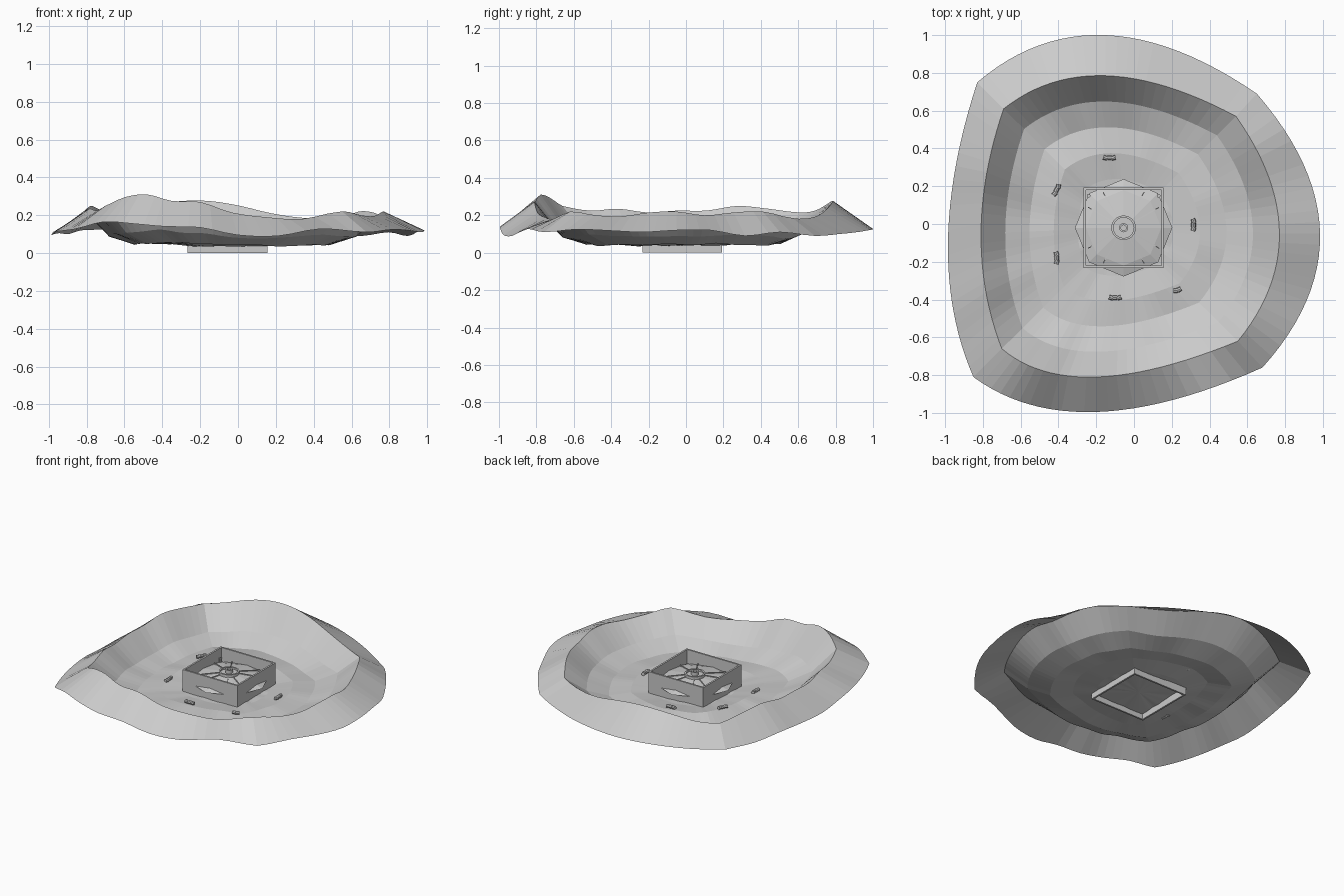
import bpy, bmesh, math, random
from mathutils import Vector, Matrix

random.seed(4)
old = bpy.data.objects.get("Cube")
if old:
    bpy.data.objects.remove(old, do_unlink=True)

grey = bpy.data.materials.new("plain_grey")
grey.use_nodes = True
grey.diffuse_color = (0.6, 0.6, 0.6, 1)
grey.node_tree.nodes["Principled BSDF"].inputs["Base Color"].default_value = (0.6, 0.6, 0.6, 1)

CENTRE = Vector((-0.055, -0.02, 0))
STEPS = 24  # strips along each of the four sides


def finish(name, bm):
    bmesh.ops.recalc_face_normals(bm, faces=bm.faces)
    mesh = bpy.data.meshes.new(name)
    bm.to_mesh(mesh)
    bm.free()
    mesh.materials.append(grey)
    ob = bpy.data.objects.new(name, mesh)
    bpy.context.collection.objects.link(ob)
    return ob


def outline(points):
    """Closed loop of four bowed sides: corner, middle, corner, middle..."""
    loop = []
    for i in range(0, len(points), 2):
        a, m, b = (Vector(points[(i + k) % len(points)]) for k in range(3))
        for s in range(STEPS):
            t = s / STEPS
            loop.append(a * (1 - t) * (1 - 2 * t) + m * 4 * t * (1 - t) + b * t * (2 * t - 1))
    return loop


def heights(keys):
    """Smooth periodic interpolation of heights around the loop."""
    out, n = [], len(keys)
    for s in range(4 * STEPS):
        f = s * n / (4 * STEPS)
        i, t = int(f), f % 1
        p, a, b, q = (keys[(i + k) % n] for k in (-1, 0, 1, 2))
        out.append(a + 0.5 * t * (b - p + t * (2*p - 5*a + 4*b - q + t * (3 * (a - b) + q - p))))
    return out


# Crater: outer skirt, raised rim and terraced bowl; heights run left, front, right, back
edge = outline([(-0.83, 0.75), (-0.985, -0.1), (-0.85, -0.81), (-0.2, -0.995),
                (0.68, -0.76), (0.985, -0.05), (0.65, 0.69), (-0.15, 1.0)])
rim = outline([(-0.69, 0.61), (-0.81, -0.05), (-0.7, -0.66), (-0.2, -0.81),
               (0.55, -0.62), (0.77, -0.05), (0.54, 0.57), (-0.15, 0.785)])
edge_z = heights([0.12, 0.1, 0.105, 0.1, 0.095, 0.11, 0.115, 0.12,
                  0.13, 0.165, 0.155, 0.14, 0.135, 0.095, 0.09, 0.128,
                  0.11, 0.125, 0.118, 0.11, 0.12, 0.12, 0.09, 0.11,
                  0.09, 0.1, 0.11, 0.12, 0.125, 0.13, 0.13, 0.125])
rim_z = heights([0.215, 0.235, 0.25, 0.225, 0.225, 0.215, 0.235, 0.225,
                 0.25, 0.295, 0.31, 0.275, 0.27, 0.215, 0.19, 0.18,
                 0.22, 0.2, 0.195, 0.215, 0.22, 0.2, 0.215, 0.22,
                 0.185, 0.185, 0.21, 0.25, 0.275, 0.275, 0.255, 0.225])
# The inner terrace is highest towards the back right corner
terrace_z = [0.08, 0.066, 0.052, 0.048, 0.05, 0.052, 0.052, 0.068]
bm = bmesh.new()
rings = [[bm.verts.new((p.x, p.y, z)) for p, z in zip(edge, edge_z)],
         [bm.verts.new((p.x, p.y, z)) for p, z in zip(rim, rim_z)]]
for scale, bump, base in ((0.83, 0.008, [0.085 + 0.35 * (z - 0.2) for z in rim_z]),
                          (0.66, 0.006, [0.043 + 0.12 * (z - 0.2) for z in rim_z]),
                          (0.49, 0.004, heights(terrace_z)),
                          (0.32, 0.003, heights([0.5 * z + 0.013 for z in terrace_z]))):
    ring = []
    wobble = heights([random.uniform(-bump, bump) for _ in range(32)])
    for p, z, w in zip(rim, base, wobble):
        q = CENTRE.xy + (p - CENTRE.xy) * scale
        ring.append(bm.verts.new((q.x, q.y, z + w)))
    rings.append(ring)
for a, b in zip(rings, rings[1:]):
    for i in range(len(a)):
        j = (i + 1) % len(a)
        bm.faces.new((a[i], a[j], b[j], b[i]))
hub = bm.verts.new((CENTRE.x, CENTRE.y, 0.037))
for i in range(len(ring)):
    bm.faces.new((ring[i], ring[(i + 1) % len(ring)], hub))
crater = finish("crater", bm)
if crater.data.polygons[0].normal.z < 0:
    crater.data.flip_normals()


def lathe(name, profile, sides):
    """Stack of polygon rings (radius, height) around the centre."""
    bm = bmesh.new()
    loops = [[bm.verts.new((CENTRE.x + r * math.cos(k * math.tau / sides),
                            CENTRE.y + r * math.sin(k * math.tau / sides), z))
              for k in range(sides)] for r, z in profile]
    for a, b in zip(loops, loops[1:]):
        for i in range(sides):
            j = (i + 1) % sides
            bm.faces.new((a[i], a[j], b[j], b[i]))
    bm.faces.new(loops[0])
    bm.faces.new(loops[-1])
    return finish(name, bm)


def bar(bm, centre, size, angle=0.0, tilt=0.0):
    m = (Matrix.Translation(centre) @ Matrix.Rotation(angle, 4, 'Z')
         @ Matrix.Rotation(tilt, 4, 'Y') @ Matrix.Diagonal((*size, 1)))
    bmesh.ops.create_cube(bm, size=1, matrix=m)


# Square open housing
bm = bmesh.new()
half, wall, top = 0.212, 0.012, 0.188
for k in range(4):
    ang = k * math.pi / 2
    off = Vector((half - wall / 2, 0, top / 2))
    off.rotate(Matrix.Rotation(ang, 3, 'Z'))
    bar(bm, CENTRE + off, (wall, 2 * half, top), ang)
finish("housing_walls", bm)

# Eight-sided saucer that pokes through the walls, with its hub
lathe("saucer", [(0.065, 0.07), (0.2, 0.083), (0.258, 0.1), (0.2, 0.118), (0.065, 0.138)], 8)
lathe("hub_ring", [(0.065, 0.1), (0.065, 0.156), (0.054, 0.156), (0.054, 0.144)], 24)
lathe("hub_knob", [(0.024, 0.14), (0.024, 0.168), (0.014, 0.168), (0.014, 0.15)], 12)

# Thin ribs on the saucer
bm = bmesh.new()
for quarter in range(4):
    for deg in (30, 60):
        a = math.radians(deg + 90 * quarter)
        bar(bm, CENTRE + Vector((math.cos(a) * 0.14, math.sin(a) * 0.14, 0.124)),
            (0.155, 0.005, 0.014), a, 0.15)
finish("saucer_ribs", bm)

# Corner pins inside the housing
bm = bmesh.new()
for sx in (-1, 1):
    bmesh.ops.create_cone(bm, cap_ends=True, segments=10, radius1=0.01, radius2=0.01, depth=0.1,
                          matrix=Matrix.Translation(CENTRE + Vector((sx * 0.185, 0.17, 0.08))))
finish("corner_pins", bm)

# Small drum clusters scattered on the crater floor: position and turn
spots = [(-0.13, 0.35, 0.08, 0), (-0.41, 0.18, 0.088, 1.1), (-0.41, -0.18, 0.062, 1.6),
         (-0.1, -0.39, 0.065, 0), (0.23, -0.35, 0.065, 0.3), (0.315, -0.005, 0.066, 1.57)]
for n, (x, y, z, turn) in enumerate(spots):
    bm = bmesh.new()
    reach = 0.01 if n == 4 else 0.022
    for side in (-1, 0, 1):
        at = Vector((x + side * reach * math.cos(turn), y + side * reach * math.sin(turn), z))
        m = (Matrix.Translation(at) @ Matrix.Rotation(turn + 0.3 * side, 4, 'Z')
             @ Matrix.Rotation(math.pi / 2, 4, 'Y'))
        bmesh.ops.create_cone(bm, cap_ends=True, segments=8, radius1=0.012, radius2=0.012,
                              depth=0.022, matrix=m)
    finish("floor_drums_%d" % (n + 1), bm)
